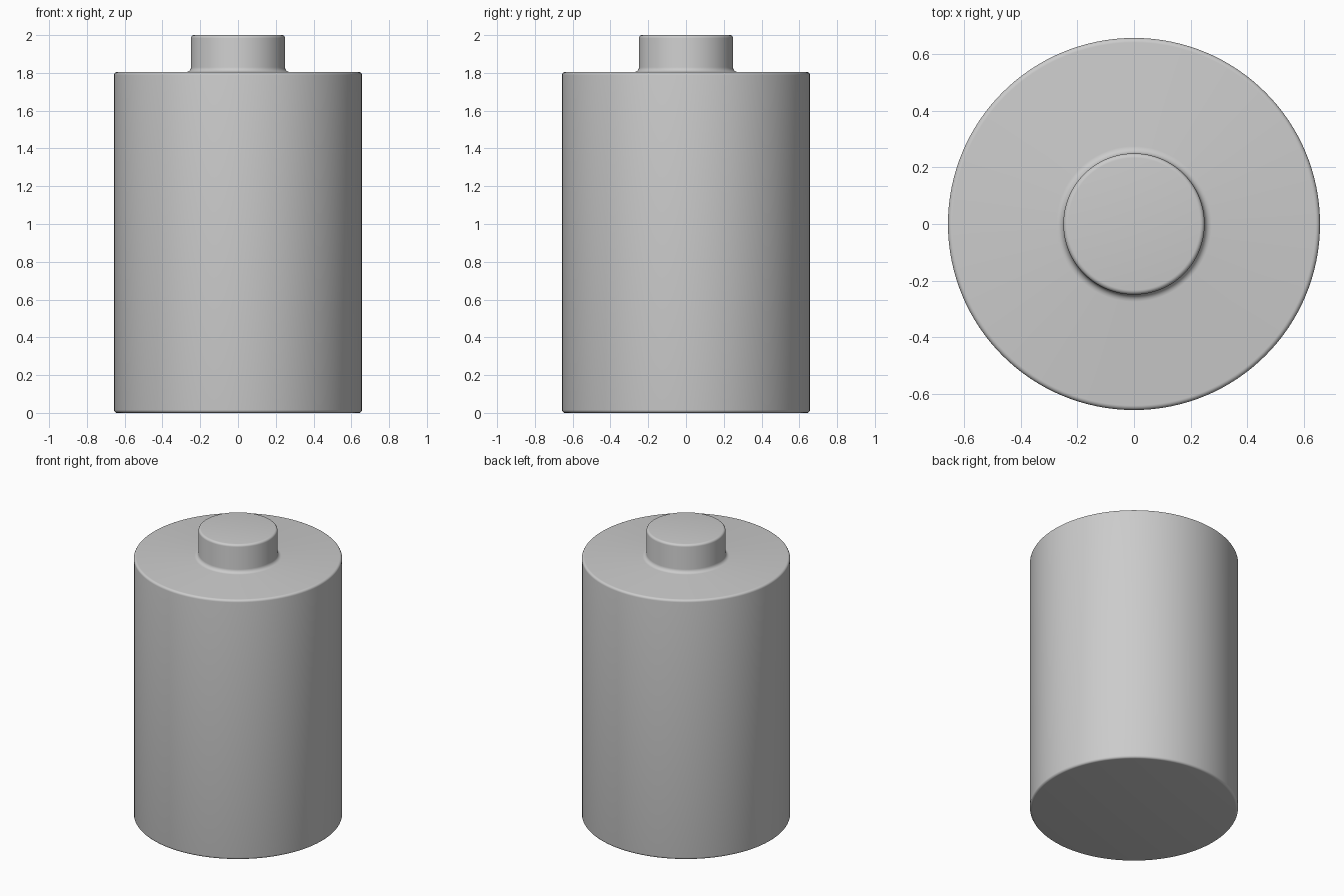
import bpy, bmesh, math

if "Cube" in bpy.data.objects:
    bpy.data.objects.remove(bpy.data.objects["Cube"])

SEGMENTS = 128


def arc(cx, cz, r, start, end, steps=5):
    """Points of a rounded corner in the (radius, height) plane."""
    pts = []
    for i in range(steps + 1):
        a = math.radians(start + (end - start) * i / steps)
        pts.append((cx + r * math.cos(a), cz + r * math.sin(a)))
    return pts


def lathe(name, profile):
    """Revolve a profile that starts and ends on the z axis."""
    bm = bmesh.new()
    verts = [bm.verts.new((r, 0, z)) for r, z in profile]
    edges = [bm.edges.new(pair) for pair in zip(verts, verts[1:])]
    bmesh.ops.spin(bm, geom=verts + edges, cent=(0, 0, 0), axis=(0, 0, 1),
                   angle=math.tau, steps=SEGMENTS, use_duplicate=False)
    bmesh.ops.remove_doubles(bm, verts=bm.verts[:], dist=1e-5)
    bmesh.ops.recalc_face_normals(bm, faces=bm.faces[:])
    mesh = bpy.data.meshes.new(name)
    bm.to_mesh(mesh)
    bm.free()
    obj = bpy.data.objects.new(name, mesh)
    bpy.context.collection.objects.link(obj)
    bpy.context.view_layer.objects.active = obj
    obj.select_set(True)
    bpy.ops.object.shade_smooth_by_angle(angle=math.radians(40))
    return obj


BODY_R, NUB_R, SHOULDER, TOP = 0.656, 0.249, 1.805, 2.0
ROUND, FILLET = 0.016, 0.025

# Battery cell: rounded can, filleted shoulder and raised terminal
profile = [(0, 0)]
profile += arc(BODY_R - ROUND, ROUND, ROUND, -90, 0)
profile += arc(BODY_R - ROUND, SHOULDER - ROUND, ROUND, 0, 90)
profile += arc(NUB_R + FILLET, SHOULDER + FILLET, FILLET, 270, 180)
profile += arc(NUB_R - ROUND, TOP - ROUND, ROUND, 0, 90)
profile.append((0, TOP))
lathe("battery_cell", profile)
